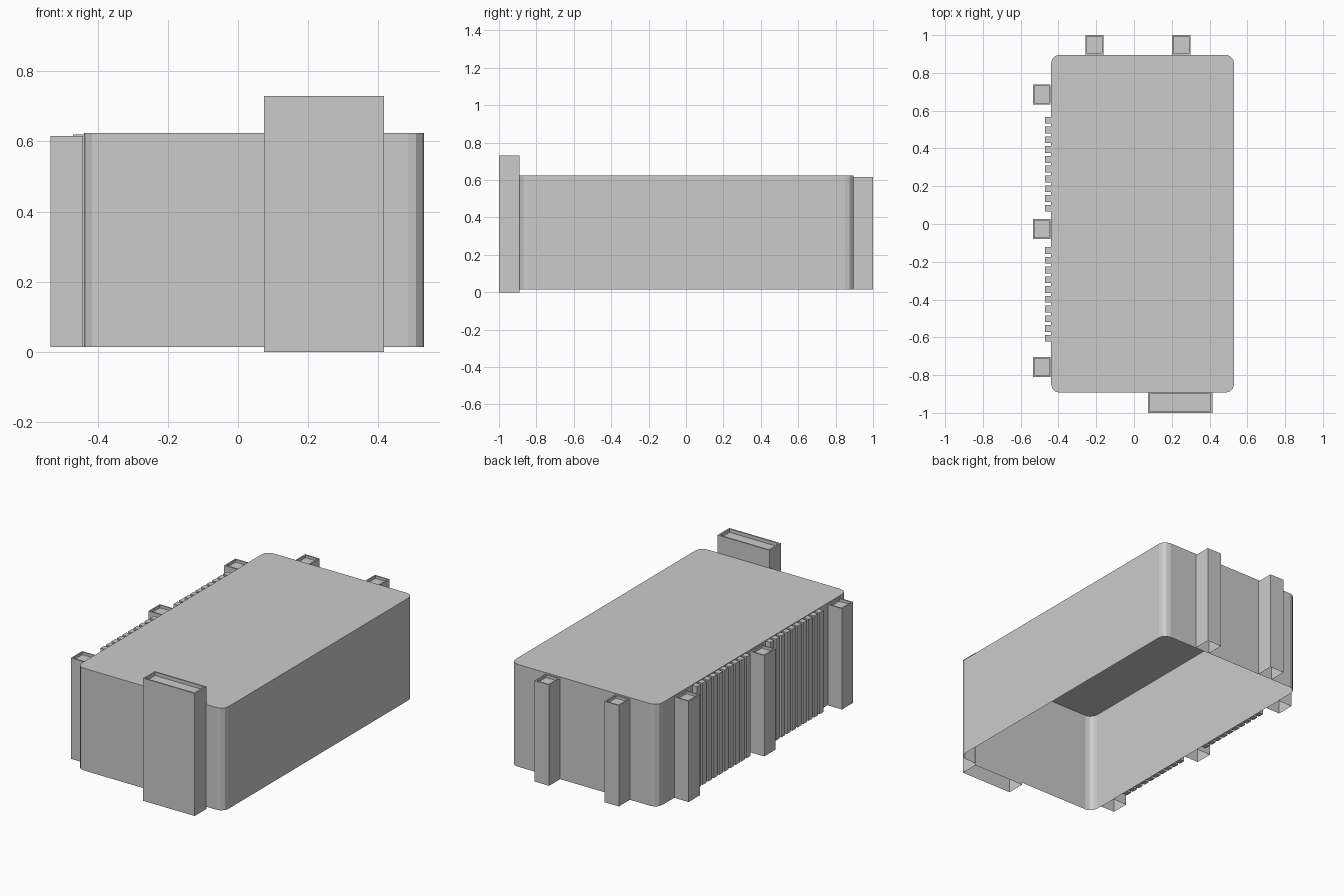
import bpy, bmesh
from math import cos, sin, pi

if "Cube" in bpy.data.objects:
    bpy.data.objects.remove(bpy.data.objects["Cube"])


def finish(bm, name):
    mesh = bpy.data.meshes.new(name)
    bm.normal_update()
    bm.to_mesh(mesh)
    bm.free()
    obj = bpy.data.objects.new(name, mesh)
    bpy.context.collection.objects.link(obj)
    return obj


def prism(name, outline, z0, z1, bottom=False, rim=0.0, depth=0.0):
    """Vertical walls and a roof; optional floor and recessed roof with rim."""
    bm = bmesh.new()
    low = [bm.verts.new((x, y, z0)) for x, y in outline]
    high = [bm.verts.new((x, y, z1)) for x, y in outline]
    n = len(outline)
    for i in range(n):
        j = (i + 1) % n
        bm.faces.new((low[i], low[j], high[j], high[i]))
    roof = bm.faces.new(high)
    if bottom:
        bm.faces.new(low[::-1])
    bm.normal_update()
    if rim:
        bmesh.ops.inset_region(bm, faces=[roof], thickness=rim, use_even_offset=True)
        ext = bmesh.ops.extrude_discrete_faces(bm, faces=[roof])
        bmesh.ops.translate(bm, verts=ext["faces"][0].verts, vec=(0, 0, -depth))
    return finish(bm, name)


def rect(x0, x1, y0, y1):
    return [(x0, y0), (x1, y0), (x1, y1), (x0, y1)]


def rounded_rect(x0, x1, y0, y1, r, seg):
    pts = []
    corners = [(x1 - r, y1 - r), (x0 + r, y1 - r), (x0 + r, y0 + r), (x1 - r, y0 + r)]
    for k, (cx, cy) in enumerate(corners):
        for s in range(seg + 1):
            a = pi / 2 * (k + s / seg)
            pts.append((cx + r * cos(a), cy + r * sin(a)))
    return pts


# Main block, open underneath
prism("main_block", rounded_rect(-0.439, 0.53, -0.893, 0.896, 0.046, 3), 0.015, 0.624)

# Stair towers with parapets on the left side
for i, y in enumerate((0.685, -0.027, -0.758)):
    prism(f"side_tower_{i + 1}", rect(-0.534, -0.441, y - 0.053, y + 0.053),
          0.015, 0.616, rim=0.008, depth=0.016)

# Towers on the back wall
for i, x in enumerate((-0.21, 0.25)):
    prism(f"back_tower_{i + 1}", rect(x - 0.048, x + 0.048, 0.896, 1.0),
          0.015, 0.616, rim=0.008, depth=0.016)

# Tall wide tower on the front wall
prism("front_tower", rect(0.074, 0.415, -1.0, -0.89), 0.0, 0.73, rim=0.009, depth=0.02)

# Two rows of vertical fins on the left wall
for row, start in enumerate((0.549, -0.14)):
    for i in range(10):
        y = start - i * 0.0517
        prism(f"fin_{row + 1}_{i + 1}", rect(-0.47, -0.439, y - 0.018, y + 0.018),
              0.015, 0.62, bottom=True)
